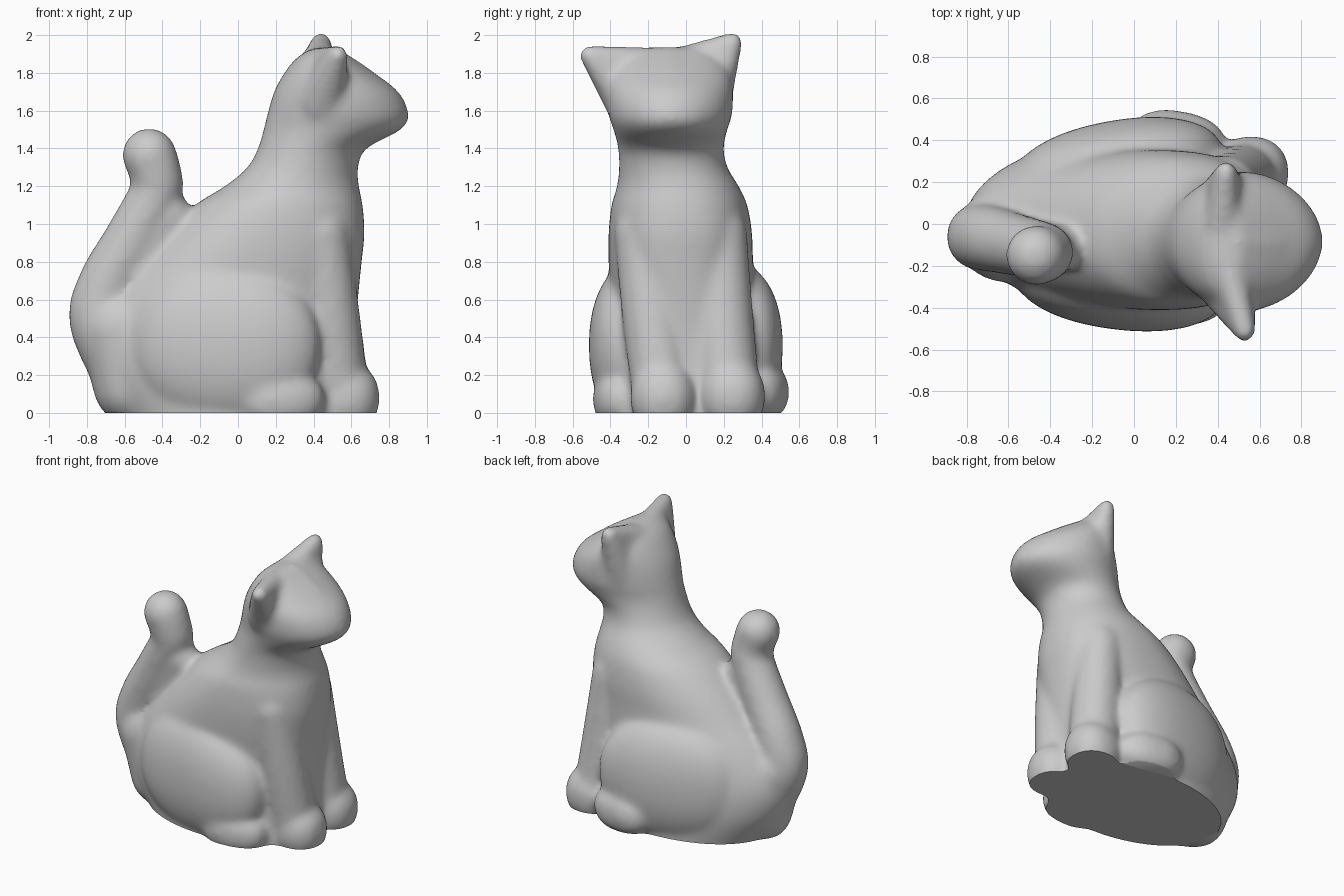
import bpy, bmesh, math
from mathutils import Vector, Matrix

if "Cube" in bpy.data.objects:
    bpy.data.objects.remove(bpy.data.objects["Cube"])

parts = []


def finish(bm, name):
    bmesh.ops.recalc_face_normals(bm, faces=bm.faces)
    me = bpy.data.meshes.new(name)
    bm.to_mesh(me)
    bm.free()
    ob = bpy.data.objects.new(name, me)
    bpy.context.collection.objects.link(ob)
    parts.append(ob)
    return ob


def spline(pts, steps):
    """Catmull-Rom through tuples of any length."""
    p = [pts[0]] + list(pts) + [pts[-1]]
    out = []
    for i in range(1, len(p) - 2):
        for s in range(steps):
            t = s / steps
            out.append([0.5 * (2 * b + (c - a) * t + (2 * a - 5 * b + 4 * c - d) * t * t
                               + (3 * b - a - 3 * c + d) * t ** 3)
                        for a, b, c, d in zip(p[i - 1], p[i], p[i + 1], p[i + 2])])
    out.append(list(pts[-1]))
    return out


def loft(name, sections, n=64):
    """Stacked ovals (z, x0, x1, y0, y1, f); f < 1 squares the front, f > 1 points it."""
    bm = bmesh.new()
    rings = []
    for z, x0, x1, y0, y1, f in spline(sections, 4):
        ring = []
        for k in range(n):
            a = 2 * math.pi * (k + 0.5) / n
            c, s = math.cos(a), math.sin(a)
            if c > 0:
                c, s = c ** f, math.copysign(abs(s) ** f, s)
            ring.append(bm.verts.new(((x0 + x1) / 2 + (x1 - x0) / 2 * c,
                                      (y0 + y1) / 2 + (y1 - y0) / 2 * s, z)))
        rings.append(ring)
    for r, q in zip(rings, rings[1:]):
        for k in range(n):
            bm.faces.new((r[k], r[(k + 1) % n], q[(k + 1) % n], q[k]))
    bm.faces.new(rings[0])
    bm.faces.new(rings[-1])
    return finish(bm, name)


def limb(name, pts, steps=10):
    """Tapered round limb through (x, y, z, radius)."""
    bm = bmesh.new()
    for x, y, z, r in spline(pts, steps):
        bmesh.ops.create_icosphere(bm, subdivisions=3, radius=r,
                                   matrix=Matrix.Translation((x, y, z)))
    return finish(bm, name)


def hull(name, balls):
    """Convex skin around balls (x, y, z, radius)."""
    bm = bmesh.new()
    for x, y, z, r in balls:
        bmesh.ops.create_icosphere(bm, subdivisions=2, radius=r,
                                   matrix=Matrix.Translation((x, y, z)))
    res = bmesh.ops.convex_hull(bm, input=bm.verts[:])
    inner = {g for g in res["geom_interior"] if isinstance(g, bmesh.types.BMVert)}
    bmesh.ops.delete(bm, geom=list(inner), context='VERTS')
    kept = set(g for g in res["geom"] if isinstance(g, bmesh.types.BMFace) and g.is_valid)
    bmesh.ops.delete(bm, geom=[f for f in bm.faces if f not in kept], context='FACES')
    return finish(bm, name)


def blob(name, centre, radii, turn=0, tilt=0, power=2.0):
    """Super-ellipsoid, turned about z and tilted about y (degrees)."""
    bm = bmesh.new()
    bmesh.ops.create_icosphere(bm, subdivisions=5, radius=1)
    for v in bm.verts:
        v.co /= sum(abs(c) ** power for c in v.co) ** (1 / power)
    bm.transform(Matrix.Translation(centre) @ Matrix.Rotation(math.radians(turn), 4, 'Z')
                 @ Matrix.Rotation(math.radians(tilt), 4, 'Y')
                 @ Matrix.Diagonal(Vector(radii)).to_4x4())
    return finish(bm, name)


# torso, neck and head as one stack of sections
body = loft("cat", [
    (-0.12, -0.57, 0.62, -0.42, 0.42, 0.85),
    (0.0, -0.65, 0.62, -0.42, 0.42, 0.85),
    (0.2, -0.78, 0.62, -0.41, 0.41, 0.82),
    (0.4, -0.81, 0.62, -0.40, 0.39, 0.8),
    (0.6, -0.71, 0.635, -0.40, 0.37, 0.8),
    (0.8, -0.53, 0.655, -0.41, 0.355, 0.8),
    (0.95, -0.39, 0.67, -0.41, 0.35, 0.82),
    (1.1, -0.23, 0.66, -0.395, 0.325, 0.87),
    (1.2, -0.07, 0.64, -0.365, 0.28, 0.93),
    (1.3, 0.05, 0.635, -0.355, 0.22, 0.97),
    (1.4, 0.105, 0.68, -0.36, 0.20, 1.0),
    (1.5, 0.135, 0.865, -0.385, 0.22, 1.04),
    (1.58, 0.155, 0.905, -0.41, 0.245, 1.06),
    (1.7, 0.19, 0.85, -0.42, 0.25, 1.08),
    (1.8, 0.245, 0.72, -0.40, 0.235, 1.08),
    (1.88, 0.31, 0.60, -0.35, 0.18, 1.05),
    (1.935, 0.40, 0.51, -0.25, 0.08, 1.0)])

# webbed ears: tip, crown end and low side root
hull("right_ear", [(0.53, -0.515, 1.895, 0.055), (0.43, -0.14, 1.84, 0.095), (0.44, -0.29, 1.64, 0.14)])
hull("left_ear", [(0.44, 0.25, 1.965, 0.055), (0.42, 0.0, 1.86, 0.09), (0.43, 0.115, 1.65, 0.13)])
# ridge down the middle of the face
limb("nose_bridge", [(0.50, -0.09, 1.89, 0.05), (0.66, -0.09, 1.79, 0.05), (0.83, -0.09, 1.63, 0.06)])

# tail, with the webs that join it to the back and rump
limb("tail", [(-0.61, -0.06, 0.20, 0.16), (-0.735, -0.06, 0.48, 0.16), (-0.69, -0.07, 0.68, 0.16),
              (-0.56, -0.10, 0.92, 0.15), (-0.435, -0.13, 1.17, 0.14),
              (-0.44, -0.145, 1.28, 0.14), (-0.47, -0.15, 1.365, 0.145)])
limb("tail_web", [(-0.54, -0.09, 0.76, 0.13), (-0.36, -0.12, 1.05, 0.115)])
limb("rump", [(-0.55, -0.05, 0.15, 0.22), (-0.62, -0.05, 0.45, 0.23)])

# haunches, front legs and paws: values differ slightly by side
sides = [
    ("right", (-0.07, -0.28, 0.36), -7, (0.23, -0.35, 0.07),
     [(0.44, -0.23, 0.95, 0.15), (0.485, -0.175, 0.5, 0.165), (0.53, -0.12, 0.1, 0.165)], (0.57, -0.12, 0.08)),
    ("left", (-0.08, 0.27, 0.36), 10, (0.21, 0.40, 0.11),
     [(0.44, 0.175, 0.95, 0.15), (0.485, 0.195, 0.5, 0.165), (0.53, 0.225, 0.1, 0.17)], (0.56, 0.245, 0.09)),
]
for side, hip, turn, foot, leg, paw in sides:
    blob(side + "_haunch", hip, (0.51, 0.225, 0.43), turn, 4, 2.15)
    blob(side + "_back_paw", foot, (0.23, 0.14, 0.15), -turn, 0, 2.3)
    limb(side + "_front_leg", leg)
    blob(side + "_front_paw", paw, (0.18, 0.175, 0.19), 0, 0, 2.2)

# fuse into one smooth skin
bpy.ops.object.select_all(action='DESELECT')
for ob in parts:
    ob.select_set(True)
bpy.context.view_layer.objects.active = body
bpy.ops.object.join()
rem = body.modifiers.new("fuse", 'REMESH')
rem.mode = 'VOXEL'
rem.voxel_size = 0.017
soft = body.modifiers.new("soften", 'SMOOTH')
soft.factor = 0.5
soft.iterations = 28
for name in ("fuse", "soften"):
    bpy.ops.object.modifier_apply(modifier=name)

# flat base on the ground
bm = bmesh.new()
bm.from_mesh(body.data)
cut = bmesh.ops.bisect_plane(bm, geom=bm.verts[:] + bm.edges[:] + bm.faces[:], dist=1e-5,
                             plane_co=(0, 0, 0), plane_no=(0, 0, -1), clear_outer=True)
rim = [e for e in cut["geom_cut"] if isinstance(e, bmesh.types.BMEdge)]
bmesh.ops.triangle_fill(bm, edges=rim, use_beauty=True)
bmesh.ops.recalc_face_normals(bm, faces=bm.faces)
bm.to_mesh(body.data)
bm.free()
bpy.ops.object.shade_smooth_by_angle(angle=math.radians(50))
